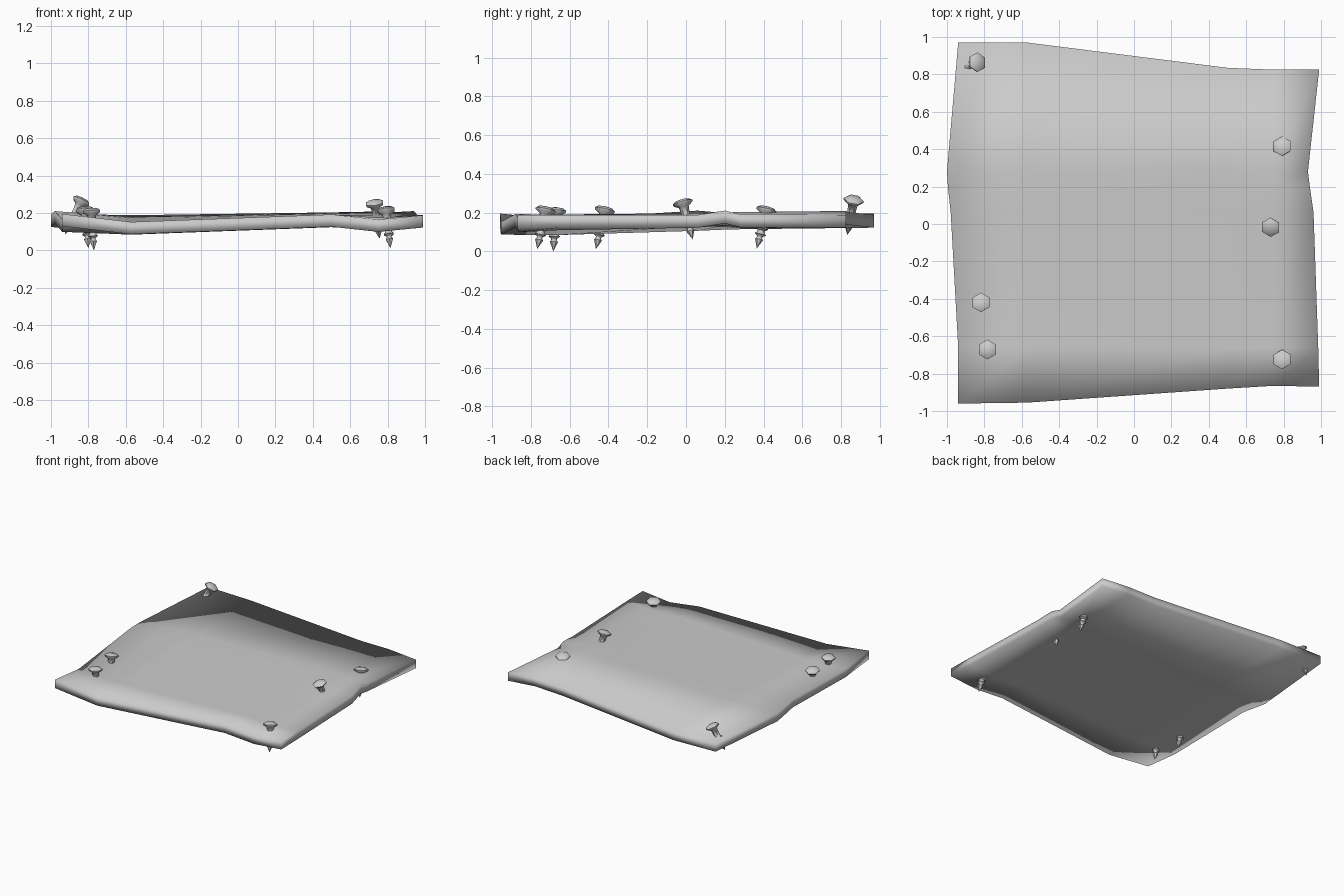
import bpy, bmesh, math
from mathutils import Vector

if "Cube" in bpy.data.objects:
    bpy.data.objects.remove(bpy.data.objects["Cube"])

THICK = 0.066


def make_object(name, bm):
    bmesh.ops.recalc_face_normals(bm, faces=bm.faces)
    me = bpy.data.meshes.new(name)
    bm.to_mesh(me)
    bm.free()
    ob = bpy.data.objects.new(name, me)
    bpy.context.collection.objects.link(ob)
    return ob


# Warped plate: coarse grid of top heights, given thickness downward
cols = [-0.94, -0.57, 0.50, 0.75, 0.99]
front = [-0.96, -0.955, -0.88, -0.865, -0.87]
back = [0.97, 0.97, 0.835, 0.825, 0.825]
rows = [  # y (None = use the outline), left edge x, right edge x, heights
    (front, -0.94, 0.99, [.195, .152, .192, .165, .188]),
    (-0.66, -0.94, 0.985, [.165, .150, .190, .175, .188]),
    (0.06, -0.98, 0.96, [.210, .172, .197, .190, .188]),
    (0.20, -0.995, 0.94, [.198, .178, .200, .200, .210]),
    (0.28, -1.00, 0.93, [.190, .180, .200, .203, .190]),
    (back, -0.94, 0.99, [.195, .188, .203, .208, .188]),
]
bm = bmesh.new()
layers = []
for drop in (0, THICK):
    grid = []
    for y, left, right, heights in rows:
        xs = [left] + cols[1:4] + [right]
        ys = y if isinstance(y, list) else [y] * 5
        grid.append([bm.verts.new((a, b, c - drop)) for a, b, c in zip(xs, ys, heights)])
    layers.append(grid)
    for j in range(len(rows) - 1):
        for i in range(4):
            bm.faces.new((grid[j][i], grid[j][i + 1], grid[j + 1][i + 1], grid[j + 1][i]))


def rim(g):
    return (g[0] + [r[-1] for r in g[1:-1]] + g[-1][::-1] + [r[0] for r in g[-2:0:-1]])


top, bottom = rim(layers[0]), rim(layers[1])
for k in range(len(top)):
    n = (k + 1) % len(top)
    bm.faces.new((top[k], bottom[k], bottom[n], top[n]))
plate = make_object("warped_plate", bm)
plate.data.shade_smooth()

# Screws: hex-headed lathe profile (radius, distance below head top)
profile = [(.036, .004), (.053, .016), (.051, .026), (.026, .042), (.022, .075),
           (.022, .105), (.034, .118), (.020, .128), (.020, .138), (.030, .150),
           (.015, .160), (.014, .168), (.021, .177)]


def screw(name, head, tip):
    head, tip = Vector(head), Vector(tip)
    axis = tip - head
    length = axis.length
    axis.normalize()
    side = axis.cross(Vector((1, 0, 0))).normalized()
    other = axis.cross(side)
    bm = bmesh.new()
    rings = []
    for r, d in profile:
        rings.append([bm.verts.new(head + axis * d * length / .225 +
                      (side * math.cos(a) + other * math.sin(a)) * r)
                      for a in [k * math.tau / 6 for k in range(6)]])
    crown, point = bm.verts.new(head), bm.verts.new(tip)
    for k in range(6):
        n = (k + 1) % 6
        for a, b in zip(rings, rings[1:]):
            bm.faces.new((a[k], a[n], b[n], b[k]))
        bm.faces.new((crown, rings[0][n], rings[0][k]))
        bm.faces.new((point, rings[-1][k], rings[-1][n]))
    ob = make_object(name, bm)
    ob.data.shade_smooth()
    ob.data.set_sharp_from_angle(angle=math.radians(50))


screws = [  # head top, tip
    ((-.83, .868, .280), (-.925, .832, .085)),
    ((.790, .42, .232), (.815, .365, .015)),
    ((.728, -.022, .268), (.757, .035, .062)),
    ((.790, -.72, .232), (.815, -.768, .012)),
    ((-.82, -.415, .232), (-.80, -.465, .012)),
    ((-.785, -.67, .228), (-.77, -.685, .0)),
]
for i, (h, t) in enumerate(screws):
    screw(f"hex_screw_{i + 1}", h, t)
